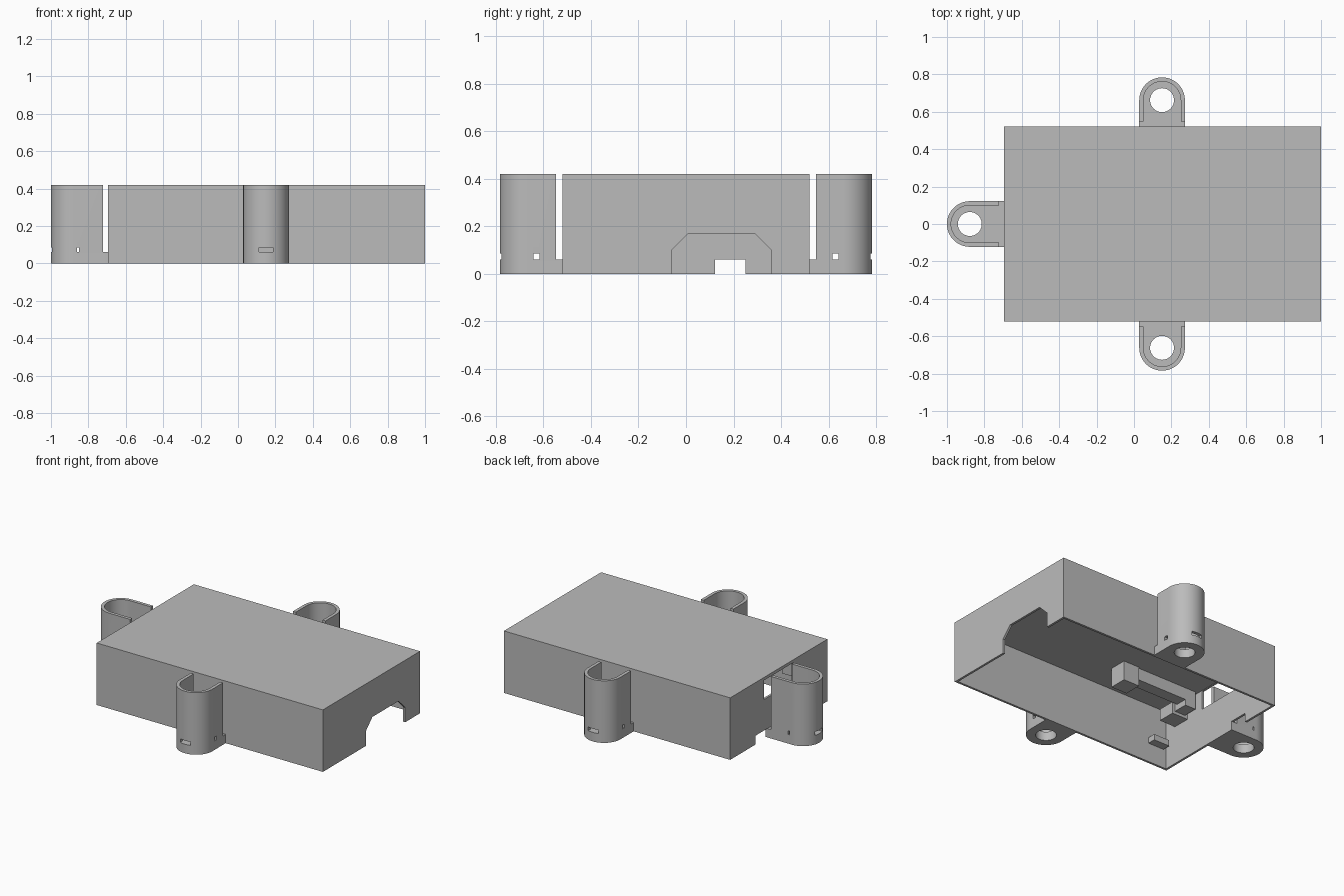
import bpy, bmesh, math
from mathutils import Matrix, Vector

if "Cube" in bpy.data.objects:
    bpy.data.objects.remove(bpy.data.objects["Cube"], do_unlink=True)

grey = bpy.data.materials.new("plain grey")
grey.use_nodes = True
grey.diffuse_color = (0.5, 0.5, 0.5, 1)
grey.node_tree.nodes["Principled BSDF"].inputs["Base Color"].default_value = (0.5, 0.5, 0.5, 1)


def prism(name, outline, low, high, place=Matrix()):
    """Extrude a flat outline from low to high along its local z."""
    bm = bmesh.new()
    face = bm.faces.new([bm.verts.new((x, y, low)) for x, y in outline])
    grown = bmesh.ops.extrude_face_region(bm, geom=[face])["geom"]
    bmesh.ops.translate(bm, vec=(0, 0, high - low),
                        verts=[g for g in grown if isinstance(g, bmesh.types.BMVert)])
    bmesh.ops.transform(bm, matrix=place, verts=bm.verts)
    bmesh.ops.recalc_face_normals(bm, faces=bm.faces)
    mesh = bpy.data.meshes.new(name)
    bm.to_mesh(mesh)
    bm.free()
    mesh.materials.append(grey)
    ob = bpy.data.objects.new(name, mesh)
    bpy.context.collection.objects.link(ob)
    return ob


def box(name, xs, ys, zs, place=Matrix()):
    (a, b), (c, d) = xs, ys
    return prism(name, [(a, c), (b, c), (b, d), (a, d)], *zs, place)


def cut(target, cutters):
    """Subtract each cutter and throw it away."""
    bpy.context.view_layer.objects.active = target
    for cutter in cutters:
        mod = target.modifiers.new("cut", "BOOLEAN")
        mod.operation, mod.solver, mod.object = "DIFFERENCE", "EXACT", cutter
        bpy.ops.object.modifier_apply(modifier=mod.name)
        bpy.data.objects.remove(cutter, do_unlink=True)


def arc(cx, r, start, end, steps):
    return [(cx + r * math.cos(t), r * math.sin(t))
            for t in (start + (end - start) * i / steps for i in range(steps + 1))]


def socket(name, origin, angle, reach, window):
    """Round-ended screw socket; local x points away from the case."""
    place = Matrix.Translation(Vector((*origin, 0))) @ Matrix.Rotation(angle, 4, "Z")
    half = math.pi / 2

    def rounded(r, start):
        return [(start, -r)] + arc(reach, r, -half, half, 32) + [(start, r)]

    ob = prism(name, rounded(0.122, 0), 0, 0.42, place)
    cut(ob, [
        prism("bore", rounded(0.1, -0.05), 0.06, 0.5, place),
        box("slit", (-0.06, 0.028), (-0.2, 0.2), (0.06, 0.5), place),
        prism("screw_hole", arc(reach, 0.064, 0, math.tau, 40)[:-1], -0.1, 0.2, place),
        box("end_window", (reach + 0.06, reach + 0.2), (-0.038, 0.038), (0.061, 0.086), place),
        box("side_window", window, (-0.2, 0.2), (0.061, 0.086), place),
    ])
    bpy.ops.object.select_all(action="DESELECT")
    ob.select_set(True)
    bpy.context.view_layer.objects.active = ob
    bpy.ops.object.shade_smooth_by_angle(angle=math.radians(30))


# Case: hollow underneath, with a chamfered opening in its left wall
case = box("case", (-0.695, 1), (-0.52, 0.52), (0, 0.42))
upright = Matrix(((0, 0, 1, 0), (1, 0, 0, 0), (0, 1, 0, 0), (0, 0, 0, 1)))
opening = [(-0.06, -0.1), (0.36, -0.1), (0.36, 0.1), (0.29, 0.17), (0.01, 0.17), (-0.06, 0.1)]
cut(case, [
    box("hollow", (-0.68, 0.985), (-0.505, 0.505), (-0.1, 0.402)),
    prism("left_opening", opening, 0.9, 1.1, upright),
    box("right_notch", (-0.8, -0.6), (0.122, 0.25), (-0.1, 0.06)),
    box("right_window", (-0.8, -0.6), (-0.16, 0.16), (0.27, 0.4)),
])

# Screw sockets on three sides
socket("front_socket", (0.15, -0.52), -math.pi / 2, 0.142, (0.097, 0.122))
socket("back_socket", (0.15, 0.52), math.pi / 2, 0.142, (0.097, 0.122))
socket("right_socket", (-0.695, 0), math.pi, 0.183, (0.155, 0.166))

# Supports under the lid
box("lid_post", (-0.2, -0.08), (-0.31, -0.19), (0.27, 0.41))
box("lid_rail", (-0.62, -0.2), (-0.28, -0.2), (0.32, 0.41))
box("rail_end_block", (-0.69, -0.56), (-0.42, -0.3), (0.26, 0.34))
box("rail_end_post", (-0.66, -0.58), (-0.3, -0.2), (0.28, 0.41))
box("wall_clip", (-0.66, -0.54), (-0.51, -0.45), (0.13, 0.17))
